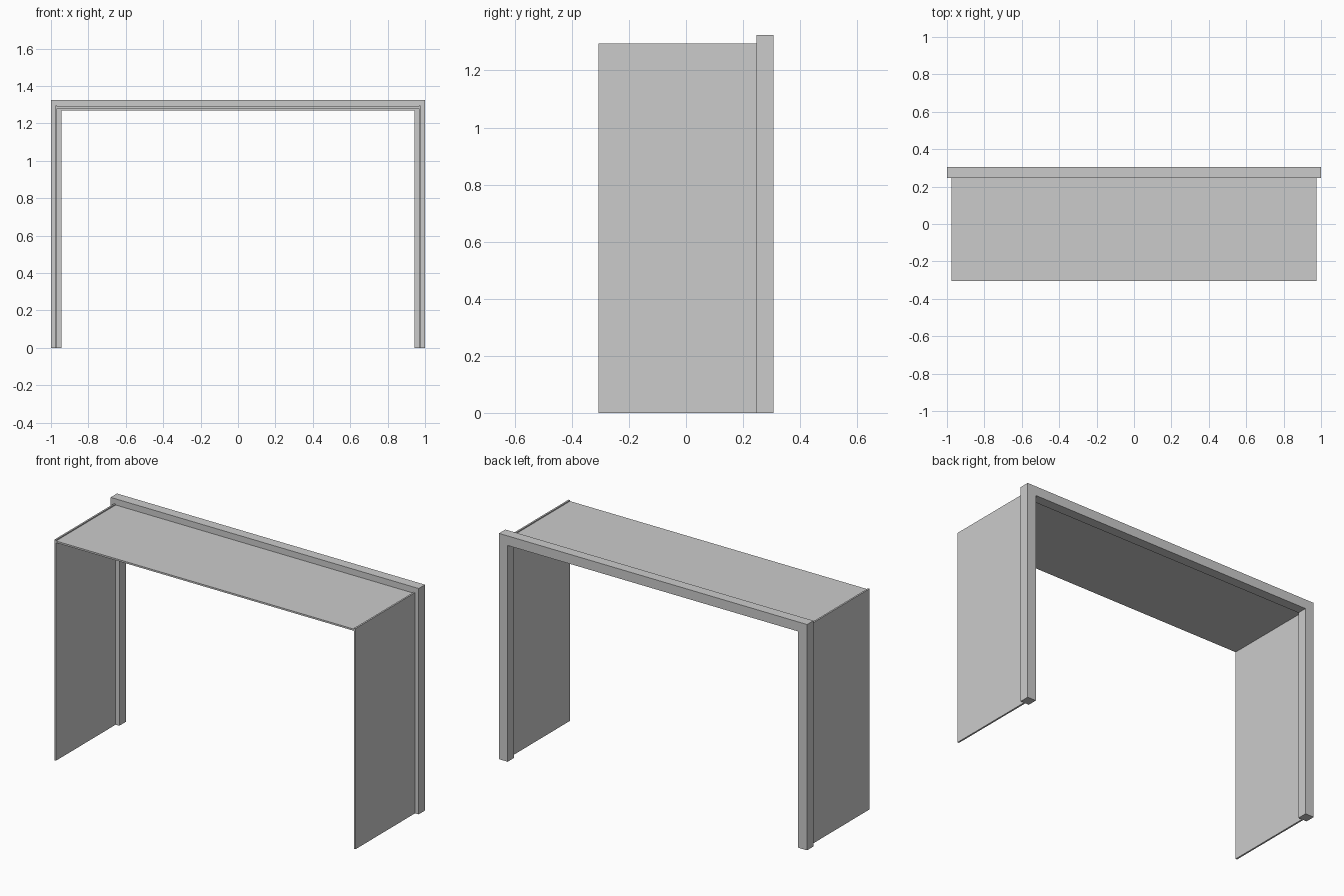
import bpy
import bmesh

if "Cube" in bpy.data.objects:
    bpy.data.objects.remove(bpy.data.objects["Cube"])

FRAME_Y0, FRAME_Y1 = 0.247, 0.306   # depth range of the rear frame
FRONT_Y = -0.306                    # front edge of the panels


def make_object(name, bm):
    bmesh.ops.recalc_face_normals(bm, faces=bm.faces)
    mesh = bpy.data.meshes.new(name)
    bm.to_mesh(mesh)
    bm.free()
    obj = bpy.data.objects.new(name, mesh)
    bpy.context.collection.objects.link(obj)
    return obj


def prism(name, profile, y0, y1):
    """Extrude an XZ outline from y0 to y1."""
    bm = bmesh.new()
    face = bm.faces.new([bm.verts.new((x, y0, z)) for x, z in profile])
    new = bmesh.ops.extrude_face_region(bm, geom=[face])["geom"]
    verts = [g for g in new if isinstance(g, bmesh.types.BMVert)]
    bmesh.ops.translate(bm, verts=verts, vec=(0, y1 - y0, 0))
    return make_object(name, bm)


def panel(name, x0, x1, z0, z1):
    return prism(name, [(x0, z0), (x1, z0), (x1, z1), (x0, z1)],
                 FRONT_Y, FRAME_Y0)


# Rear frame: one U-shaped outline
prism("rear_frame",
      [(-1, 0), (-0.943, 0), (-0.943, 1.269), (0.943, 1.269),
       (0.943, 0), (1, 0), (1, 1.325), (-1, 1.325)],
      FRAME_Y0, FRAME_Y1)

# Side panels, rising slightly above the top panel
for side, s in (("left", -1), ("right", 1)):
    panel(side + "_panel", *sorted((s * 0.967, s * 0.977)), 0, 1.295)

# Top panel, set between the sides
panel("top_panel", -0.967, 0.967, 1.279, 1.289)
